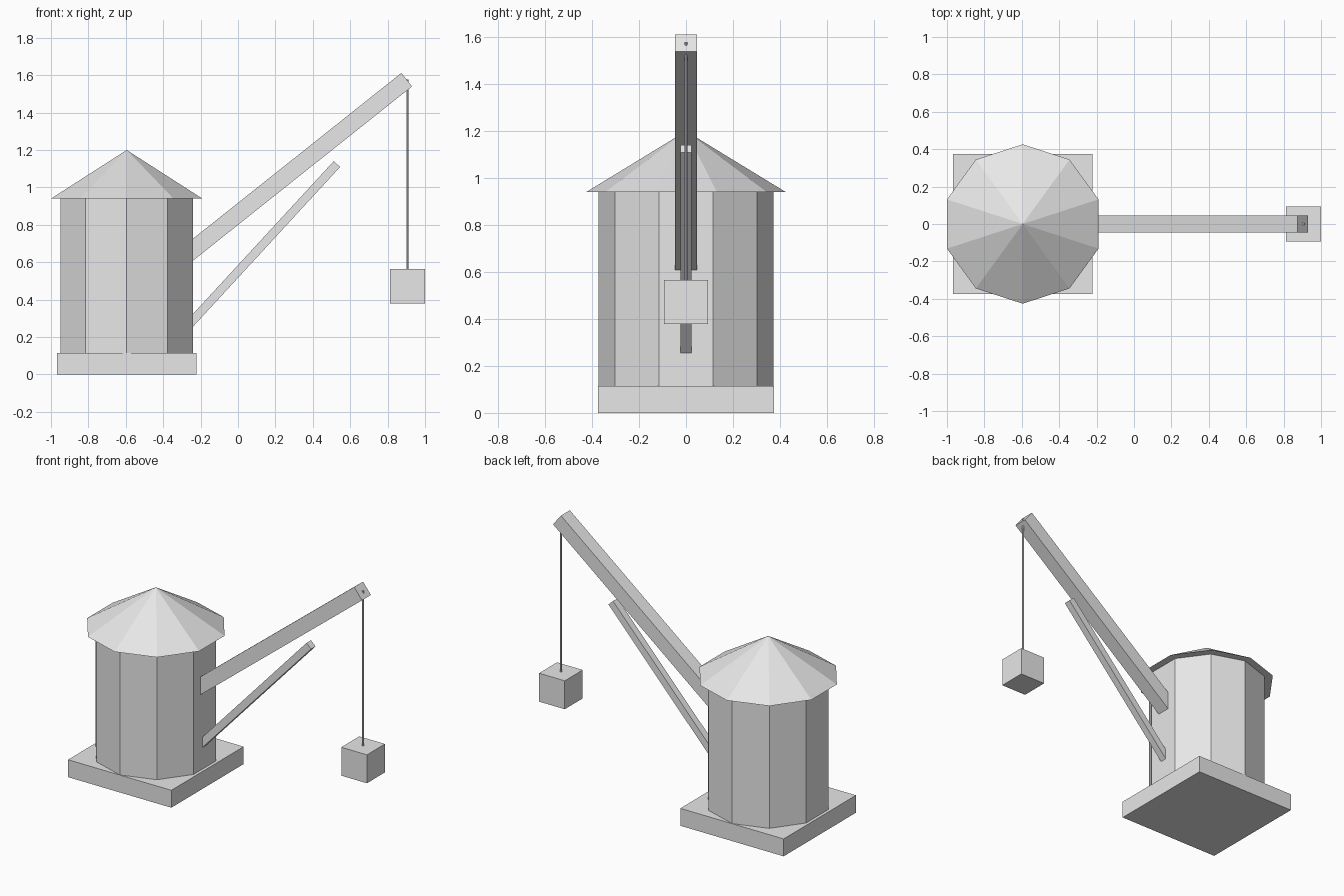
import bpy
import math
from mathutils import Vector

cube = bpy.data.objects.get("Cube")
if cube:
    bpy.data.objects.remove(cube, do_unlink=True)

GREY = (0.8, 0.8, 0.8, 1)
grey = bpy.data.materials.new("light grey")
grey.use_nodes = True
grey.diffuse_color = GREY
grey.node_tree.nodes["Principled BSDF"].inputs["Base Color"].default_value = GREY


def finish(name):
    ob = bpy.context.object
    ob.name = name
    ob.data.materials.append(grey)
    return ob


def box(name, centre, size, pitch=0):
    bpy.ops.mesh.primitive_cube_add(size=1, location=centre, rotation=(0, -pitch, 0))
    bpy.context.object.scale = size
    return finish(name)


def beam(name, start, end, thickness):
    # square bar in the xz plane between two centre points
    a, b = Vector((start[0], 0, start[1])), Vector((end[0], 0, end[1]))
    d = b - a
    return box(name, (a + b) / 2, (d.length, thickness, thickness), math.atan2(d.z, d.x))


def prism(name, x, z0, z1, r0, r1, sides):
    bpy.ops.mesh.primitive_cone_add(vertices=sides, radius1=r0, radius2=r1,
                                    depth=z1 - z0, location=(x, 0, (z0 + z1) / 2))
    return finish(name)


TOWER_X = -0.595
LOAD_X = 0.906

# Tower on its square footing
box("base", (TOWER_X, 0, 0.057), (0.748, 0.748, 0.114))
prism("tower", TOWER_X, 0.1, 0.94, 0.373, 0.373, 10)
prism("roof", TOWER_X, 0.94, 1.2, 0.426, 0, 10)

# Jib and the strut below it, both rooted inside the tower
beam("boom", (-0.32, 0.604), (0.902, 1.576), 0.092)
beam("brace", (-0.30, 0.225), (0.529, 1.125), 0.046)

# Hanging load
prism("rope", LOAD_X, 0.55, 1.578, 0.006, 0.006, 8)
box("load", (LOAD_X, 0, 0.472), (0.186, 0.186, 0.186))
